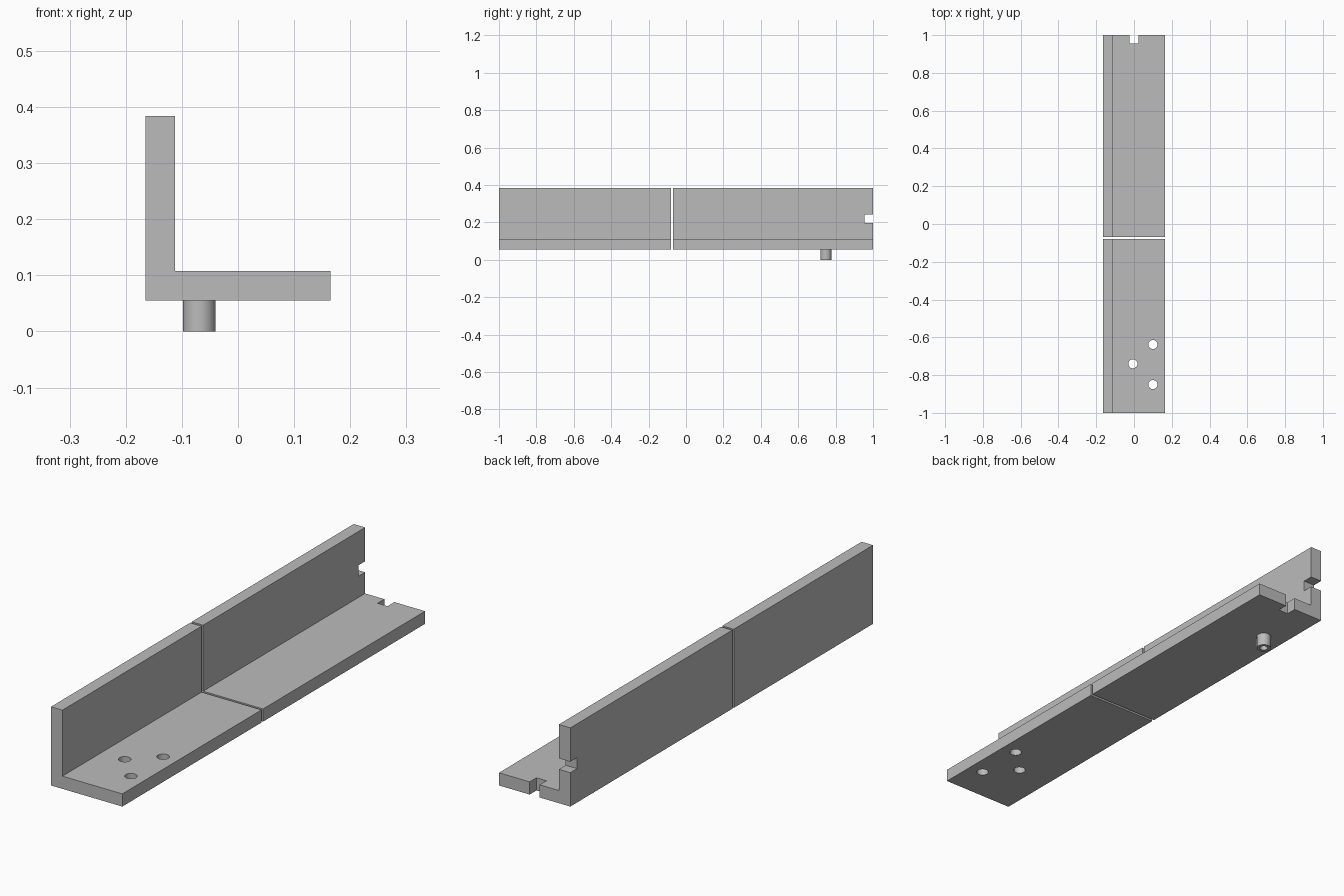
import bpy
import bmesh
import math

if "Cube" in bpy.data.objects:
    bpy.data.objects.remove(bpy.data.objects["Cube"], do_unlink=True)

grey = bpy.data.materials.new("plain grey")
grey.use_nodes = True
colour = (0.5, 0.5, 0.5, 1)
grey.diffuse_color = colour
grey.node_tree.nodes["Principled BSDF"].inputs["Base Color"].default_value = colour

# Shared angle section: half width, leg thickness, base height, top height
HALF, THICK, BASE, TOP = 0.165, 0.053, 0.055, 0.384
FLOOR = BASE + THICK
MID = (BASE + TOP) / 2


def make_object(name, bm):
    bmesh.ops.recalc_face_normals(bm, faces=bm.faces)
    mesh = bpy.data.meshes.new(name)
    bm.to_mesh(mesh)
    bm.free()
    mesh.materials.append(grey)
    obj = bpy.data.objects.new(name, mesh)
    bpy.context.collection.objects.link(obj)
    return obj


def angle_bar(name, y0, y1):
    section = [(-HALF, BASE), (HALF, BASE), (HALF, FLOOR),
               (THICK - HALF, FLOOR), (THICK - HALF, TOP), (-HALF, TOP)]
    bm = bmesh.new()
    face = bm.faces.new([bm.verts.new((x, y0, z)) for x, z in section])
    grown = bmesh.ops.extrude_face_region(bm, geom=[face])["geom"]
    moved = [v for v in grown if isinstance(v, bmesh.types.BMVert)]
    bmesh.ops.translate(bm, verts=moved, vec=(0, y1 - y0, 0))
    return make_object(name, bm)


def box(name, centre, size):
    bm = bmesh.new()
    bmesh.ops.create_cube(bm, size=1)
    bmesh.ops.scale(bm, verts=bm.verts, vec=size)
    bmesh.ops.translate(bm, verts=bm.verts, vec=centre)
    return make_object(name, bm)


def cylinder(name, x, y, z0, z1, radius):
    bm = bmesh.new()
    bmesh.ops.create_cone(bm, cap_ends=True, segments=32, radius1=radius,
                          radius2=radius, depth=z1 - z0)
    bmesh.ops.translate(bm, verts=bm.verts, vec=(x, y, (z0 + z1) / 2))
    return make_object(name, bm)


def cut(target, cutter):
    cutter.hide_render = True
    cutter.hide_viewport = True
    cutter.display_type = 'WIRE'
    mod = target.modifiers.new("cut", 'BOOLEAN')
    mod.operation = 'DIFFERENCE'
    mod.solver = 'EXACT'
    mod.object = cutter


def smooth(obj):
    bpy.ops.object.select_all(action='DESELECT')
    obj.select_set(True)
    bpy.context.view_layer.objects.active = obj
    bpy.ops.object.shade_smooth_by_angle(angle=math.radians(30))


# Front bar with three through holes
front_bar = angle_bar("front_angle_bar", -1, -0.08)
smooth(front_bar)
for x, y in [(0.1, -0.638), (-0.006, -0.74), (0.1, -0.85)]:
    cut(front_bar, cylinder("hole_cutter", x, y, 0, FLOOR + 0.05, 0.024))

# Back bar with a notch at the end of each leg
back_bar = angle_bar("back_angle_bar", -0.07, 1)
smooth(back_bar)
cut(back_bar, box("floor_notch_cutter", (0, 1, FLOOR - THICK / 2), (0.046, 0.09, 0.09)))
cut(back_bar, box("wall_notch_cutter", (THICK / 2 - HALF, 1, MID), (0.09, 0.09, 0.046)))

# Hollow peg under the back bar
peg = cylinder("peg", -0.069, 0.748, 0, BASE, 0.029)
smooth(peg)
cut(peg, cylinder("peg_bore_cutter", -0.069, 0.748, -0.05, BASE - 0.005, 0.016))
